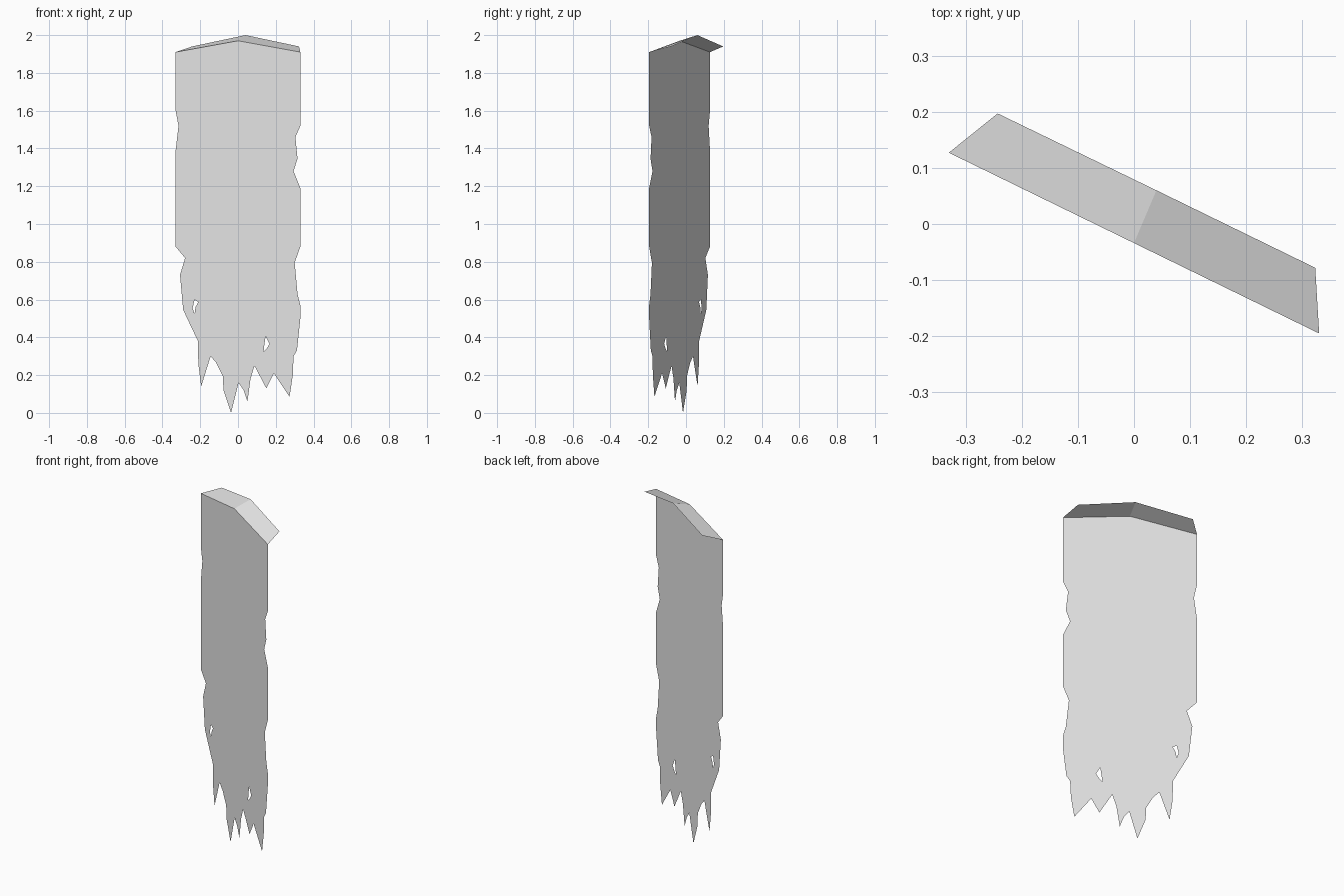
import bpy
import bmesh
from mathutils import Vector

cube = bpy.data.objects.get("Cube")
if cube:
    bpy.data.objects.remove(cube, do_unlink=True)

# One plain cloth colour
cloth = bpy.data.materials.new("light_grey_cloth")
cloth.use_nodes = True
cloth.diffuse_color = (0.8, 0.8, 0.8, 1)
cloth.node_tree.nodes["Principled BSDF"].inputs["Base Color"].default_value = (0.8, 0.8, 0.8, 1)


def hang(x, z):
    """Place a point of the cloth on its slanted upright plane."""
    return Vector((x, -0.034 - 0.488 * x, z))


def make_object(name, bm):
    mesh = bpy.data.meshes.new(name)
    bm.to_mesh(mesh)
    bm.free()
    mesh.materials.append(cloth)
    obj = bpy.data.objects.new(name, mesh)
    bpy.context.scene.collection.objects.link(obj)
    return obj


def add_loop(bm, points):
    """Add a closed ring of edges on the cloth plane."""
    verts = [bm.verts.new(hang(x, z)) for x, z in points]
    for a, b in zip(verts, verts[1:] + verts[:1]):
        bm.edges.new((a, b))


# Worn outline of the banner: peaked top, frayed sides and ragged hem
peak = [(0.33, 1.91), (0, 1.97), (-0.33, 1.91)]
left_edge = [
    (-0.33, 1.6), (-0.315, 1.52), (-0.33, 1.39), (-0.33, 0.88),
    (-0.28, 0.82), (-0.307, 0.73), (-0.29, 0.545), (-0.212, 0.38),
]
hem = [
    (-0.21, 0.26), (-0.195, 0.14), (-0.145, 0.3), (-0.115, 0.265),
    (-0.08, 0.195), (-0.077, 0.12), (-0.037, 0), (0.003, 0.16),
    (0.03, 0.12), (0.05, 0.06), (0.066, 0.18), (0.087, 0.25),
    (0.15, 0.13), (0.19, 0.21), (0.273, 0.085), (0.29, 0.2),
]
right_edge = [
    (0.294, 0.3), (0.312, 0.33), (0.33, 0.5), (0.33, 0.57),
    (0.315, 0.63), (0.3, 0.795), (0.33, 0.88), (0.33, 1.19),
    (0.294, 1.28), (0.315, 1.345), (0.304, 1.46), (0.33, 1.52),
]

# Small tears through the cloth
tears = [
    [(-0.23, 0.6), (-0.21, 0.587), (-0.225, 0.56), (-0.23, 0.525), (-0.24, 0.555)],
    [(0.146, 0.407), (0.167, 0.365), (0.15, 0.338), (0.135, 0.323), (0.14, 0.365)],
]

# Hanging cloth sheet
bm = bmesh.new()
add_loop(bm, peak + left_edge + hem + right_edge)
for tear in tears:
    add_loop(bm, tear)
bmesh.ops.triangle_fill(bm, use_beauty=True, edges=bm.edges[:], normal=Vector((-0.44, -0.9, 0)))
make_object("banner_cloth", bm)

# Folded flap along the peaked top, leaning back
bm = bmesh.new()
front = [bm.verts.new(hang(x, z)) for x, z in peak]
back = [bm.verts.new(p) for p in ((0.323, -0.078, 1.94), (0.04, 0.06, 2), (-0.243, 0.197, 1.94))]
for i in range(2):
    bm.faces.new((front[i], back[i], back[i + 1], front[i + 1]))
make_object("top_flap", bm)
